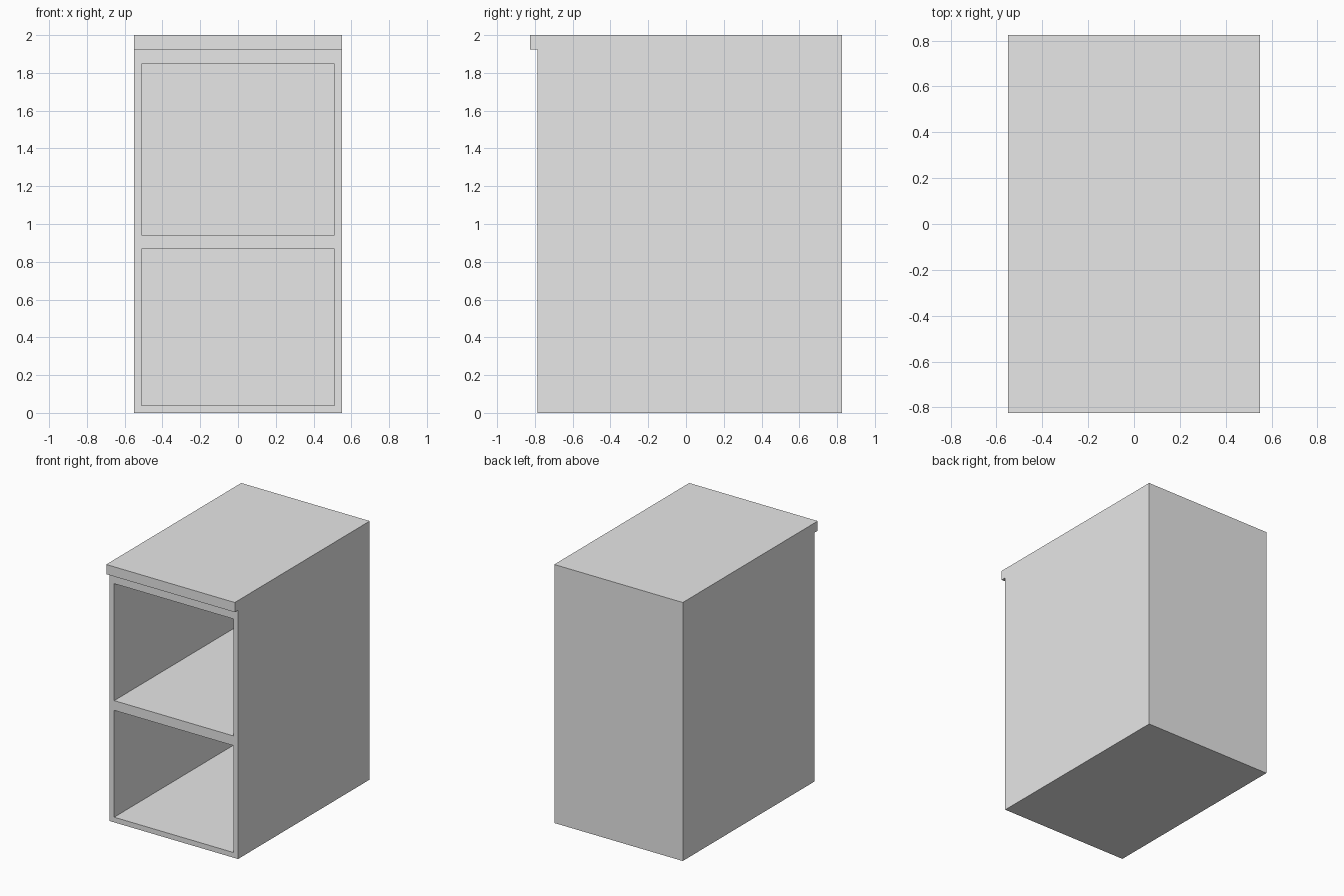
import bpy

cube = bpy.data.objects.get("Cube")
if cube:
    bpy.data.objects.remove(cube, do_unlink=True)

grey = bpy.data.materials.new("light grey")
grey.use_nodes = True
colour = (0.8, 0.8, 0.8, 1)
grey.diffuse_color = colour
grey.node_tree.nodes["Principled BSDF"].inputs["Base Color"].default_value = colour


def box(name, x, y, z):
    """Box between the given (low, high) limits on each axis."""
    spans = (x, y, z)
    bpy.ops.mesh.primitive_cube_add(size=1, location=[(a + b) / 2 for a, b in spans])
    ob = bpy.context.object
    ob.name = name
    ob.scale = [b - a for a, b in spans]
    bpy.ops.object.transform_apply(location=True, rotation=False, scale=True)
    ob.data.materials.append(grey)
    return ob


HALF_WIDTH, WALL = 0.55, 0.04
FRONT, BACK = -0.785, 0.825
inner = HALF_WIDTH - WALL

# Cabinet body, with two open compartments cut from the front
body = box("cabinet_body", (-HALF_WIDTH, HALF_WIDTH), (FRONT, BACK), (0, 1.925))
for name, low, high in (("lower", WALL, 0.867), ("upper", 0.942, 1.847)):
    cutter = box(name + "_compartment_cutter", (-inner, inner),
                 (FRONT - 0.1, BACK - WALL), (low, high))
    cutter.hide_render = True
    cutter.hide_viewport = True
    cut = body.modifiers.new(name + " compartment", "BOOLEAN")
    cut.operation = "DIFFERENCE"
    cut.solver = "EXACT"
    cut.object = cutter

# Worktop overhanging the front
box("worktop", (-HALF_WIDTH, HALF_WIDTH), (-0.825, BACK), (1.925, 2))
